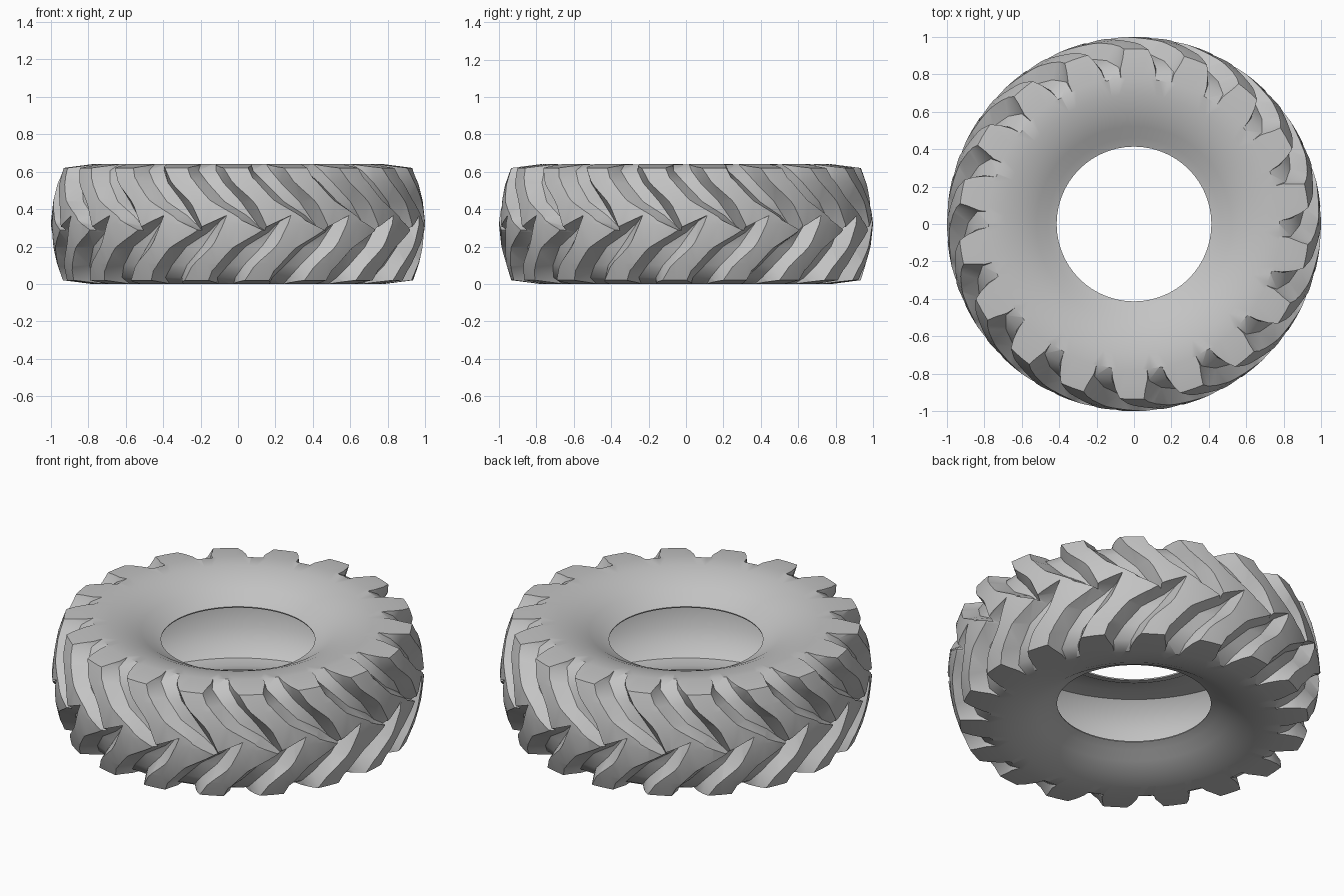
import bpy, bmesh
from math import radians, cos, sin, pi
from mathutils import Vector

cube = bpy.data.objects.get("Cube")
if cube:
    bpy.data.objects.remove(cube, do_unlink=True)

HEIGHT = 0.64
LUGS = 18
PITCH = 360 / LUGS

rubber = bpy.data.materials.new("grey_rubber")
rubber.use_nodes = True
grey = (0.55, 0.55, 0.55, 1)
rubber.diffuse_color = grey
for node in rubber.node_tree.nodes:
    if node.type == 'BSDF_PRINCIPLED':
        node.inputs["Base Color"].default_value = grey
        node.inputs["Roughness"].default_value = 0.8


def make_object(name, bm):
    bmesh.ops.recalc_face_normals(bm, faces=bm.faces)
    mesh = bpy.data.meshes.new(name)
    bm.to_mesh(mesh)
    bm.free()
    mesh.materials.append(rubber)
    obj = bpy.data.objects.new(name, mesh)
    bpy.context.collection.objects.link(obj)
    return obj


def polar(r, degrees, z):
    a = radians(degrees - 90)
    return Vector((r * cos(a), r * sin(a), z))


def mirrored(half):
    return half + [(r, HEIGHT - z) for r, z in reversed(half[:-1])]


# Hollow tyre body: outer skin and inner lining (radius, height), spun around z
skin = mirrored([(0.413, 0.515), (0.46, 0.535), (0.52, 0.572), (0.6, 0.607),
                 (0.69, 0.631), (0.78, 0.64), (0.935, 0.62), (0.967, 0.53),
                 (0.987, 0.44), (1.0, 0.32)])
lining = mirrored([(0.415, 0.508), (0.47, 0.522), (0.53, 0.555), (0.61, 0.587),
                   (0.7, 0.608), (0.78, 0.6), (0.835, 0.545), (0.87, 0.46),
                   (0.885, 0.39), (0.89, 0.32)])
profile = skin + lining[::-1]
bm = bmesh.new()
ring = [bm.verts.new((r, 0, z)) for r, z in profile]
edges = [bm.edges.new((v, ring[(i + 1) % len(ring)])) for i, v in enumerate(ring)]
bmesh.ops.spin(bm, geom=ring + edges, cent=(0, 0, 0), axis=(0, 0, 1),
               angle=2 * pi, steps=LUGS * 6)
bmesh.ops.remove_doubles(bm, verts=bm.verts, dist=0.0005)
tyre = make_object("tyre", bm)

# Groove cross-sections from the sidewall to the middle of the tread, each
# floor left, floor right, outer right, outer left as (radius, angle, z)
sections = [
    [(0.76, 5, 0.65), (0.76, 11, 0.65), (0.80, 12, 0.70), (0.80, 4, 0.70)],
    [(0.84, 5.5, 0.605), (0.84, 12, 0.605), (0.955, 15.5, 0.65), (0.955, 2, 0.65)],
    [(0.885, 9.5, 0.54), (0.885, 15, 0.54), (0.99, 19, 0.555), (0.99, 4.5, 0.555)],
    [(0.915, 15.5, 0.44), (0.915, 21, 0.44), (1.01, 25.5, 0.45), (1.01, 10, 0.45)],
    [(0.925, 23, 0.365), (0.925, 27, 0.305), (1.025, 30.5, 0.26), (1.025, 19, 0.355)],
]


def groove_cutter(name, flip, shift):
    bm = bmesh.new()
    for k in range(LUGS):
        loops = [[bm.verts.new(polar(r, a + shift + k * PITCH,
                                     HEIGHT - z if flip else z))
                  for r, a, z in section] for section in sections]
        for low, high in zip(loops, loops[1:]):
            for i in range(4):
                j = (i + 1) % 4
                bm.faces.new((low[i], low[j], high[j], high[i]))
        bm.faces.new(loops[0])
        bm.faces.new(loops[-1])
    bmesh.ops.triangulate(bm, faces=bm.faces)
    return make_object(name, bm)


# Cut the upper grooves and the staggered, mirrored lower grooves
bpy.ops.object.select_all(action='DESELECT')
bpy.context.view_layer.objects.active = tyre
tyre.select_set(True)
for name, flip, shift in (("upper_grooves", False, 0), ("lower_grooves", True, 7)):
    cutter = groove_cutter(name, flip, shift)
    cut = tyre.modifiers.new(name, 'BOOLEAN')
    cut.operation = 'DIFFERENCE'
    cut.solver = 'EXACT'
    cut.object = cutter
    bpy.ops.object.modifier_apply(modifier=cut.name)
    bpy.data.objects.remove(cutter, do_unlink=True)

# Smooth shading with crisp lug edges
bpy.ops.object.shade_smooth_by_angle(angle=radians(35))
